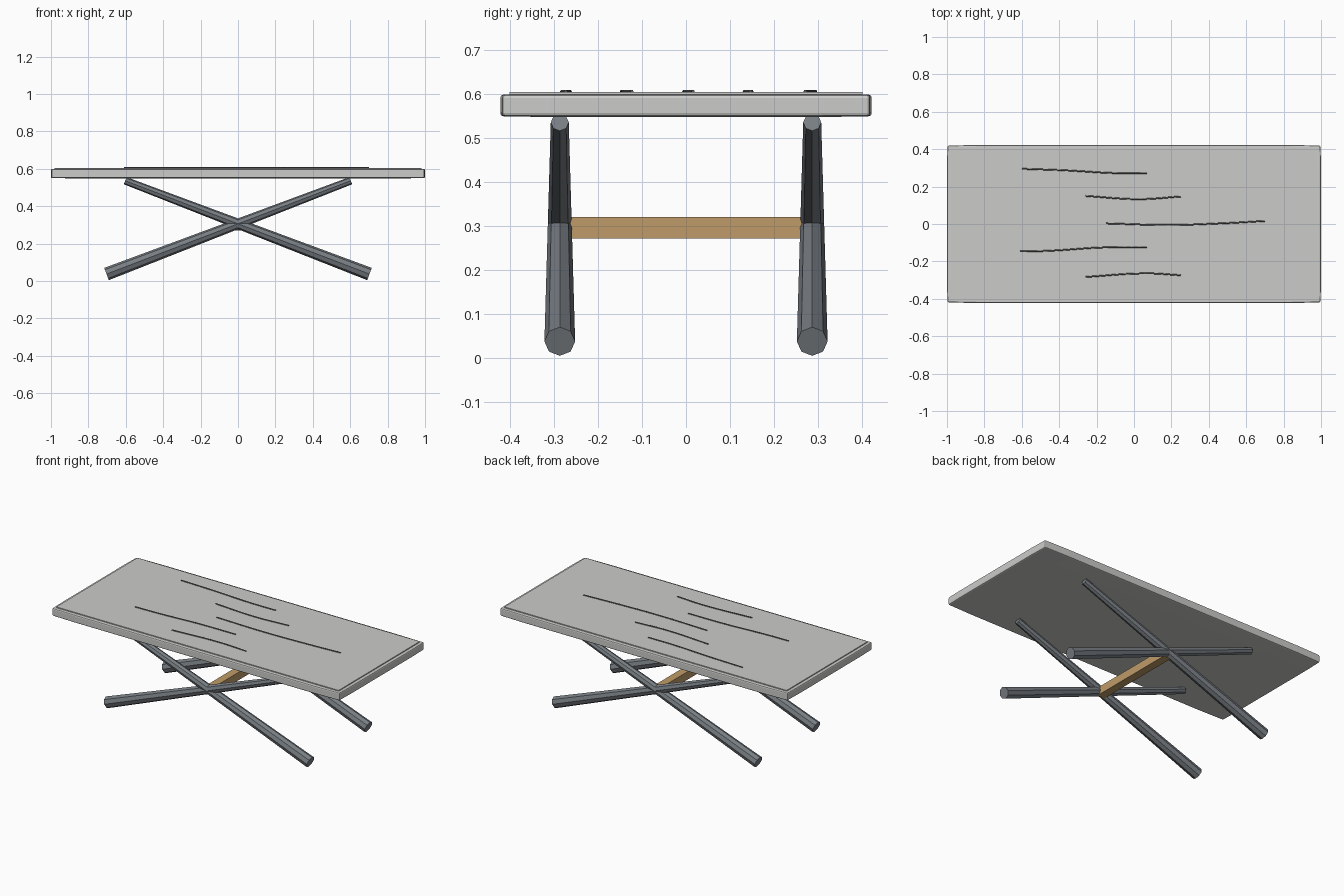
import bpy, bmesh, math
from mathutils import Vector

if "Cube" in bpy.data.objects:
    bpy.data.objects.remove(bpy.data.objects["Cube"])


def material(name, rgb):
    m = bpy.data.materials.new(name)
    m.diffuse_color = (*rgb, 1)
    m.use_nodes = True
    m.node_tree.nodes["Principled BSDF"].inputs["Base Color"].default_value = m.diffuse_color
    return m


STONE = material("pale stone", (0.60, 0.60, 0.585))
STEEL = material("grey steel", (0.19, 0.21, 0.23))
WOOD = material("light wood", (0.52, 0.33, 0.14))
VEIN = material("dark grey vein", (0.12, 0.12, 0.12))


def add_object(name, bm, mat):
    bmesh.ops.recalc_face_normals(bm, faces=bm.faces)
    me = bpy.data.meshes.new(name)
    bm.to_mesh(me)
    bm.free()
    me.materials.append(mat)
    ob = bpy.data.objects.new(name, me)
    bpy.context.collection.objects.link(ob)
    return ob


def box_mesh(size, centre):
    bm = bmesh.new()
    bmesh.ops.create_cube(bm, size=1)
    for v in bm.verts:
        v.co = Vector(a * b + c for a, b, c in zip(v.co, size, centre))
    return bm


# Tabletop slab, thinned very slightly towards its ends and edges
bm = box_mesh((2.0, 0.846, 0.053), (0, 0, 0.5745))
for axis, cut in ((0, 0.83), (1, 0.31)):
    for s in (-1, 1):
        co, no = Vector(), Vector()
        co[axis], no[axis] = s * cut, 1
        bmesh.ops.bisect_plane(bm, geom=bm.verts[:] + bm.edges[:] + bm.faces[:],
                               plane_co=co, plane_no=no)
for v in bm.verts:
    x, y, z = v.co
    if abs(x) > 0.9 and abs(y) > 0.4:
        v.co.y -= math.copysign(0.004, y)
        v.co.x -= math.copysign(0.003, x)
    if abs(x) > 0.9 or abs(y) > 0.4:
        v.co.z -= math.copysign(0.002, z - 0.5745)
slab = add_object("tabletop_slab", bm, STONE)
bevel = slab.modifiers.new("edge_bevel", 'BEVEL')
bevel.width = 0.007
bevel.segments = 2
bevel.limit_method = 'ANGLE'

# Thin inlaid top panel
add_object("tabletop_panel", box_mesh((1.96, 0.804, 0.007), (0, 0, 0.6015)), STONE)

# Surface veins
veins = [
    [(-0.60, 0.295), (-0.37, 0.287), (-0.10, 0.272), (0.07, 0.272)],
    [(-0.26, 0.15), (0.03, 0.133), (0.25, 0.147)],
    [(-0.15, 0.003), (0.19, -0.005), (0.48, 0.004), (0.70, 0.016)],
    [(-0.61, -0.147), (-0.45, -0.143), (-0.18, -0.126), (0.07, -0.123)],
    [(-0.26, -0.283), (0.07, -0.264), (0.25, -0.274)],
]
for i, pts in enumerate(veins):
    cu = bpy.data.curves.new(f"vein_{i + 1}", 'CURVE')
    cu.dimensions = '3D'
    cu.bevel_depth = 0.004
    cu.bevel_resolution = 1
    cu.resolution_u = 6
    cu.use_fill_caps = True
    sp = cu.splines.new('BEZIER')
    sp.bezier_points.add(len(pts) - 1)
    for bp, (x, y) in zip(sp.bezier_points, pts):
        bp.co = (x, y, 0.606)
        bp.handle_left_type = bp.handle_right_type = 'AUTO'
    cu.materials.append(VEIN)
    bpy.context.collection.objects.link(bpy.data.objects.new(cu.name, cu))

# Crossed tapered eight-sided legs, one X per side
for side, y in (("front", -0.2875), ("back", 0.2875)):
    for s, label in ((-1, "left"), (1, "right")):
        foot, head = Vector((s * 0.703, y, 0.037)), Vector((-s * 0.603, y, 0.536))
        axis = head - foot
        bm = bmesh.new()
        bmesh.ops.create_cone(bm, cap_ends=True, segments=8, radius1=0.035,
                              radius2=0.0205, depth=axis.length)
        leg = add_object(f"leg_{side}_{label}", bm, STEEL)
        leg.location = (foot + head) / 2
        leg.rotation_euler = (0, math.atan2(axis.x, axis.z), 0)

# Wooden stretcher joining the two crossings
add_object("stretcher", box_mesh((0.05, 0.575, 0.05), (0, 0, 0.296)), WOOD)
